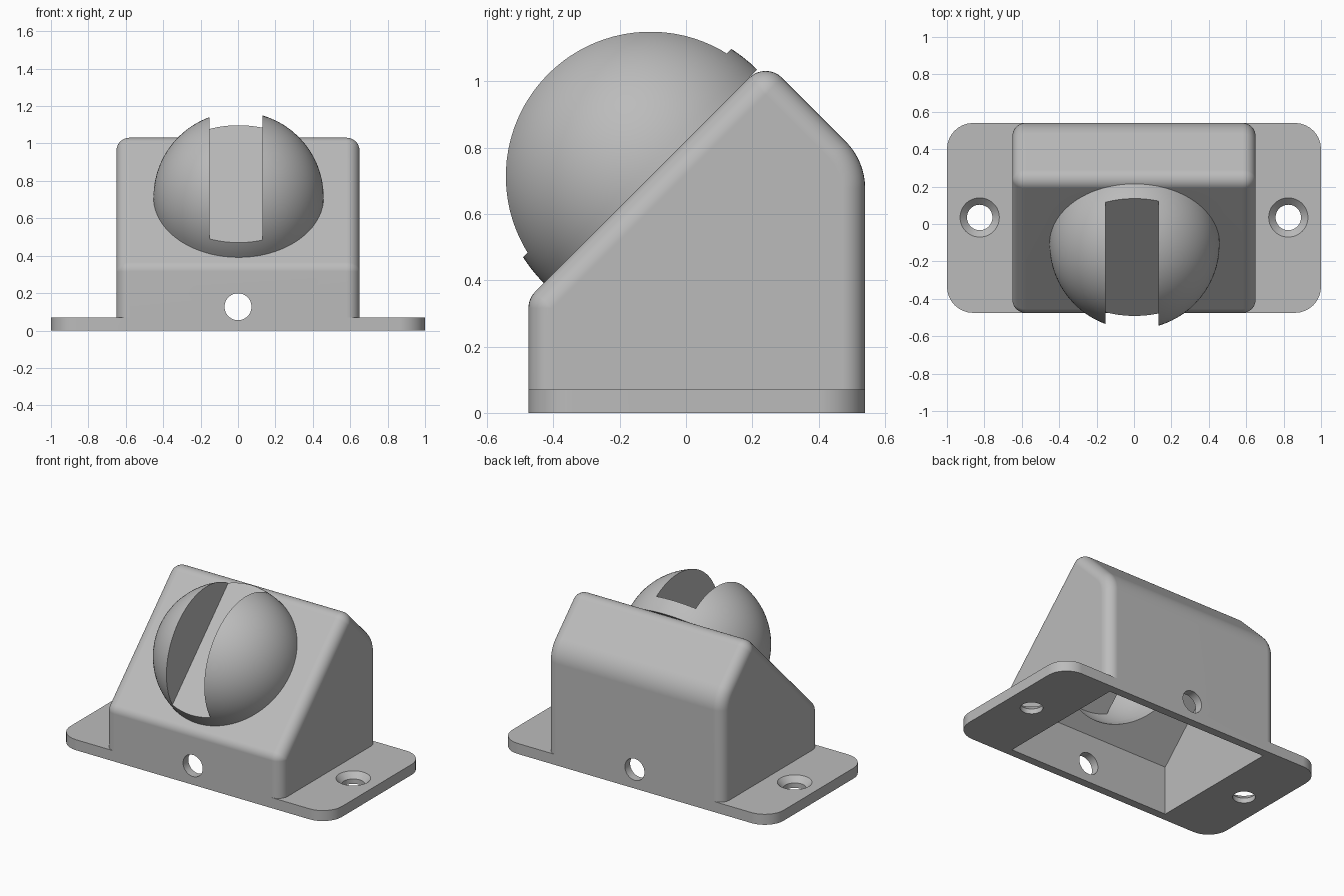
import bpy, bmesh
from math import pi, sin, cos, tan
from mathutils import Vector, Matrix

if "Cube" in bpy.data.objects:
    bpy.data.objects.remove(bpy.data.objects["Cube"], do_unlink=True)

grey = bpy.data.materials.new("plain_grey")
grey.use_nodes = True
grey.diffuse_color = (0.5, 0.5, 0.5, 1)
grey.node_tree.nodes["Principled BSDF"].inputs["Base Color"].default_value = (0.5, 0.5, 0.5, 1)

HALF_W, FRONT, BACK, WALL, EDGE = 0.65, -0.475, 0.54, 0.055, 0.07
PLATE_H = 0.07
DOME_R, DOME_IN = 0.455, 0.405
# Dome frame: local z is the normal of the sloped face
DOME = Matrix.Translation((0.003, -0.107, 0.713)) @ Matrix.Rotation(pi / 4, 4, 'X')


def rounded(corners, radii, steps=8):
    """Outline of a polygon whose corners are replaced by arcs."""
    out = []
    for i, (c, r) in enumerate(zip(corners, radii)):
        c = Vector(c)
        a = (Vector(corners[i - 1]) - c).normalized()
        b = (Vector(corners[(i + 1) % len(corners)]) - c).normalized()
        if r < 0.002:
            out.append(c)
            continue
        half = a.angle(b) / 2
        centre = c + (a + b).normalized() * (r / sin(half))
        start = c + a * (r / tan(half)) - centre
        end = c + b * (r / tan(half)) - centre
        sweep = pi - 2 * half
        for k in range(steps + 1):
            t = k / steps
            out.append(centre + (start * sin((1 - t) * sweep) + end * sin(t * sweep)) / sin(sweep))
    return out


def make(name, bm):
    bmesh.ops.recalc_face_normals(bm, faces=bm.faces)
    mesh = bpy.data.meshes.new(name)
    bm.to_mesh(mesh)
    bm.free()
    mesh.materials.append(grey)
    ob = bpy.data.objects.new(name, mesh)
    bpy.context.collection.objects.link(ob)
    return ob


def loft(name, rings):
    """Skin a stack of matching outlines and cap both ends."""
    bm = bmesh.new()
    rows = [[bm.verts.new(p) for p in ring] for ring in rings]
    n = len(rows[0])
    for lo, hi in zip(rows, rows[1:]):
        for i in range(n):
            j = (i + 1) % n
            bm.faces.new((lo[i], lo[j], hi[j], hi[i]))
    bm.faces.new(rows[0])
    bm.faces.new(rows[-1])
    bmesh.ops.remove_doubles(bm, verts=bm.verts, dist=0.0005)
    return make(name, bm)


def cone(name, r1, r2, depth, matrix):
    bm = bmesh.new()
    bmesh.ops.create_cone(bm, cap_ends=True, segments=48, radius1=r1, radius2=r2,
                          depth=depth, matrix=matrix)
    return make(name, bm)


def ball(name, radius):
    bm = bmesh.new()
    bmesh.ops.create_uvsphere(bm, u_segments=96, v_segments=48, radius=radius, matrix=DOME)
    return make(name, bm)


def box(name, lo, hi, matrix):
    lo, hi = Vector(lo), Vector(hi)
    bm = bmesh.new()
    bmesh.ops.create_cube(bm, size=1, matrix=matrix @ Matrix.Translation((lo + hi) / 2)
                          @ Matrix.Diagonal((*(hi - lo), 1)))
    return make(name, bm)


def combine(target, operation, *tools):
    """Boolean the tools into the target, then discard them."""
    for tool in tools:
        mod = target.modifiers.new("cut", 'BOOLEAN')
        mod.operation, mod.solver, mod.object = operation, 'EXACT', tool
        bpy.context.view_layer.update()
        deps = bpy.context.evaluated_depsgraph_get()
        mesh = bpy.data.meshes.new_from_object(target.evaluated_get(deps))
        target.modifiers.clear()
        target.data = mesh
        bpy.data.objects.remove(tool, do_unlink=True)


def side_profile(x, inset, bottom=0.0, square=False):
    """Side outline of the housing, moved inwards by inset."""
    f, b, drop = FRONT + inset, BACK - inset, inset * 2 ** 0.5
    corners = [(f, bottom), (f, f + 0.82 - drop), (0.24, 1.06 - drop),
               (b, 1.30 - b - drop), (b, bottom)]
    radii = [0, EDGE - inset, EDGE - inset, 0.2 - inset, 0]
    if square:
        radii[1] = radii[2] = 0
    else:
        radii = [r and max(r, 0.0025) for r in radii]
    return [(x, p.x, p.y) for p in rounded(corners, radii)]


# Housing: wedge body with rounded side edges
half = []
for k in range(9):
    a = k / 8 * pi / 2
    half.append((HALF_W - EDGE + EDGE * sin(a), EDGE * (1 - cos(a))))
half = [(HALF_W - EDGE * (1 - sin(k / 8 * pi / 2)), EDGE * (1 - cos(k / 8 * pi / 2)))
        for k in range(9)]
sections = [(-x, d) for x, d in reversed(half)] + half
housing = loft("housing", [side_profile(x, d) for x, d in sections])

# Mounting plate with rounded corners
plate_corners = [(-1, FRONT), (1, FRONT), (1, BACK), (-1, BACK)]
outline = rounded(plate_corners, [0.14] * 4)
plate = loft("mounting_plate", [[(p.x, p.y, z) for p in outline] for z in (0, PLATE_H)])
combine(housing, 'UNION', plate)

# Hollow inside, open at the bottom, with a round opening under the dome
inner = HALF_W - WALL
cavity = loft("cavity", [side_profile(x, WALL, -0.1, True) for x in (-inner, inner)])
combine(housing, 'DIFFERENCE', cavity, ball("dome_opening", DOME_IN))

# Cable hole through the front and back walls
cable = Matrix.Translation((0, 0, 0.127)) @ Matrix.Rotation(pi / 2, 4, 'X')
combine(housing, 'DIFFERENCE', cone("cable_hole", 0.072, 0.072, 3, cable))

# Countersunk screw holes
for side in (-1, 1):
    at = Vector((side * 0.825, 0.035, 0))
    combine(housing, 'DIFFERENCE',
            cone("screw_hole", 0.068, 0.068, 0.4, Matrix.Translation(at)),
            cone("countersink", 0.065, 0.115, 0.05,
                 Matrix.Translation(at + Vector((0, 0, PLATE_H - 0.015)))))

# Dome: hollow half ball with a slot that leaves a ring at its foot
dome = ball("slotted_dome", DOME_R)
combine(dome, 'DIFFERENCE', ball("dome_hollow", DOME_IN),
        box("lower_half", (-1, -1, -1), (1, 1, 0), DOME),
        box("slot", (-0.156, -0.6, 0.1), (0.129, 0.6, 0.7), DOME))

# Smooth shading with crisp edges
for ob in (housing, dome):
    bpy.ops.object.select_all(action='DESELECT')
    ob.select_set(True)
    bpy.context.view_layer.objects.active = ob
    bpy.ops.object.shade_smooth_by_angle(angle=pi / 6)
    mod = ob.modifiers.new("even_shading", 'WEIGHTED_NORMAL')
    mod.keep_sharp = True
